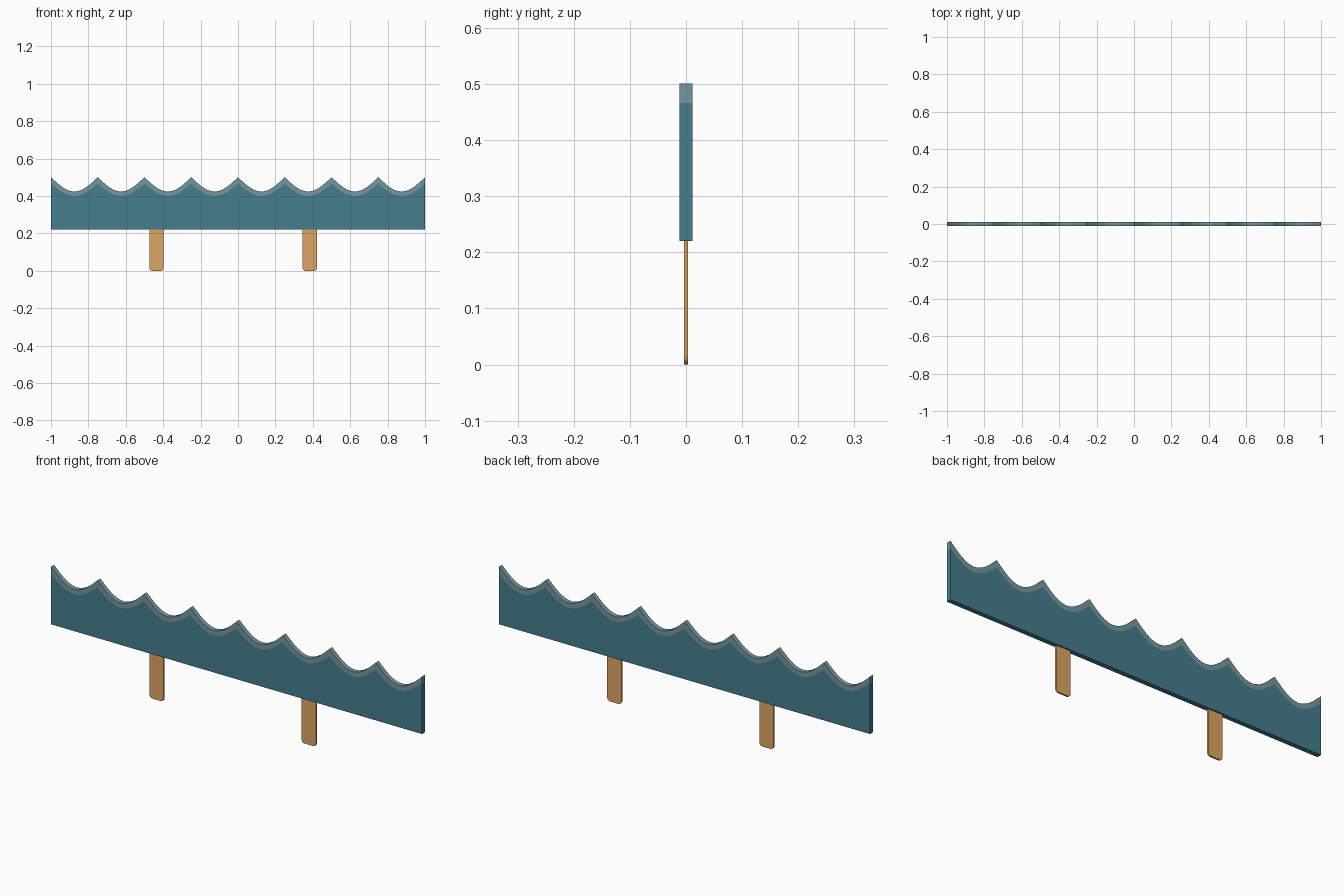
import bpy, bmesh
from math import sin, cos, pi, radians

if "Cube" in bpy.data.objects:
    bpy.data.objects.remove(bpy.data.objects["Cube"])

WAVES, STEPS = 8, 12
HALF_THICK = 0.0115


def material(name, rgb):
    m = bpy.data.materials.new(name)
    m.diffuse_color = (*rgb, 1)
    m.use_nodes = True
    m.node_tree.nodes["Principled BSDF"].inputs["Base Color"].default_value = m.diffuse_color
    return m


def slab(name, outline, half, mat):
    """Extrude an x/z outline symmetrically about y = 0."""
    bm = bmesh.new()
    face = bm.faces.new([bm.verts.new((x, -half, z)) for x, z in outline])
    ext = bmesh.ops.extrude_face_region(bm, geom=[face], use_keep_orig=True)
    verts = [v for v in ext["geom"] if isinstance(v, bmesh.types.BMVert)]
    bmesh.ops.translate(bm, vec=(0, 2 * half, 0), verts=verts)
    bmesh.ops.recalc_face_normals(bm, faces=bm.faces)
    me = bpy.data.meshes.new(name)
    bm.to_mesh(me)
    bm.free()
    me.materials.append(mat)
    ob = bpy.data.objects.new(name, me)
    bpy.context.collection.objects.link(ob)
    bpy.ops.object.select_all(action="DESELECT")
    ob.select_set(True)
    bpy.context.view_layer.objects.active = ob
    bpy.ops.object.shade_smooth_by_angle(angle=radians(30))
    return ob


def wave(trough, crest):
    """Row of scallops with sharp crests, from x = -1 to x = 1."""
    n = WAVES * STEPS
    return [(-1 + 2 * i / n, crest - (crest - trough) * abs(sin(pi * i / STEPS)))
            for i in range(n + 1)]


water = material("water_blue", (0.06, 0.21, 0.27))
foam = material("foam", (0.18, 0.31, 0.34))
wood = material("wood", (0.72, 0.38, 0.12))

# Main board and the pale foam strip along its crest
lower, upper = wave(0.40, 0.466), wave(0.424, 0.501)
slab("wave_board", [(-1, 0.22), (1, 0.22)] + lower[::-1], HALF_THICK, water)
slab("foam_strip", lower + upper[::-1], HALF_THICK, foam)

# Two wooden stakes with rounded lower corners
W, R = 0.038, 0.015
for name, cx in (("left_stake", -0.436), ("right_stake", 0.384)):
    pts = [(cx + W, 0.24), (cx - W, 0.24)]
    for side, start in ((-1, pi), (1, 1.5 * pi)):
        for k in range(5):
            a = start + k * pi / 8
            pts.append((cx + side * (W - R) + R * cos(a), R + R * sin(a)))
    slab(name, pts, 0.004, wood)
